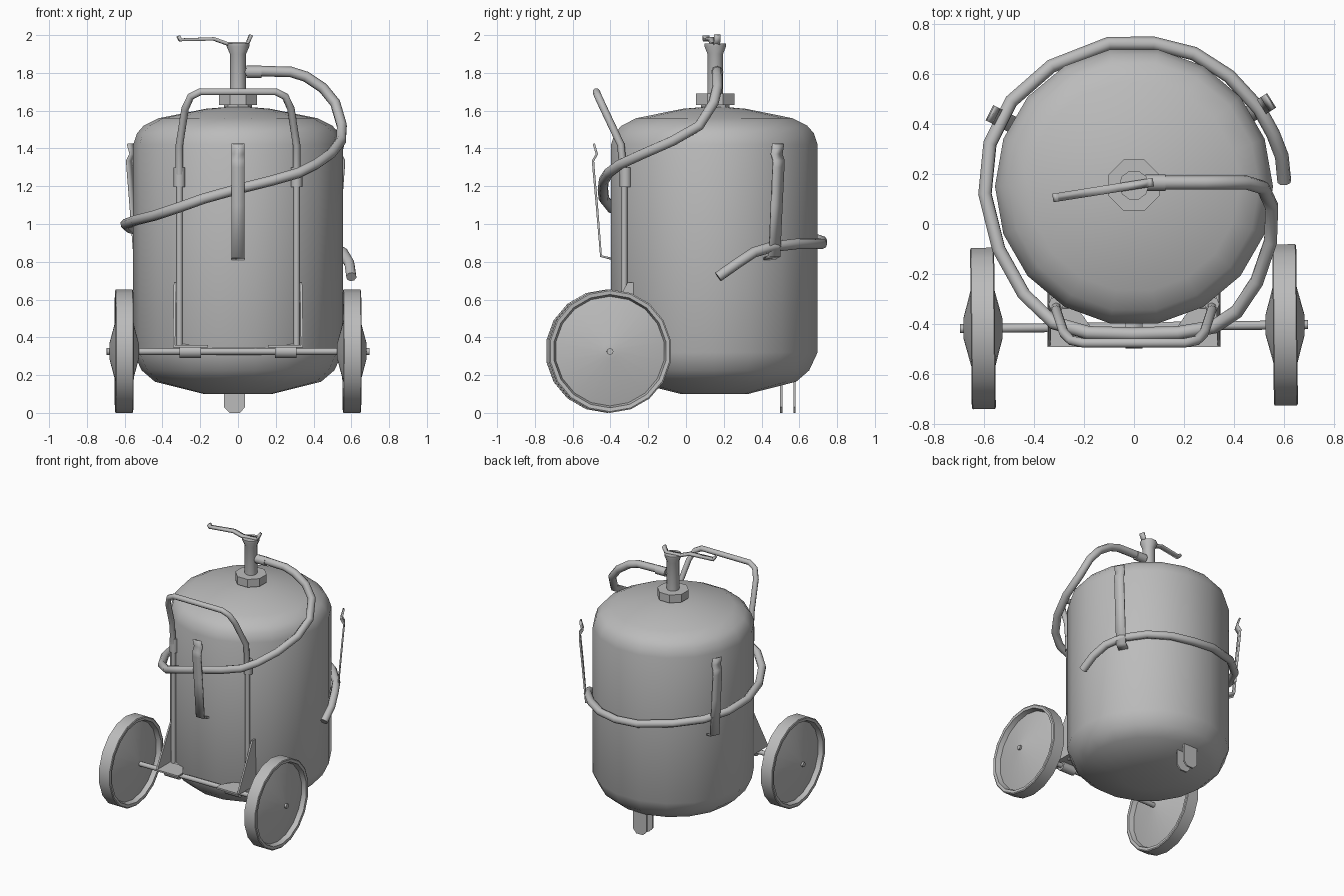
import bpy, bmesh, math
from mathutils import Matrix, Vector

cube = bpy.data.objects.get("Cube")
if cube:
    bpy.data.objects.remove(cube, do_unlink=True)

grey = bpy.data.materials.new("plain_grey")
grey.use_nodes = True
grey.diffuse_color = (0.5, 0.5, 0.5, 1)
for node in grey.node_tree.nodes:
    if node.type == 'BSDF_PRINCIPLED':
        node.inputs["Base Color"].default_value = (0.5, 0.5, 0.5, 1)

TANK = Vector((0, 0.15, 0))


def finish(name, bm, smooth=True, angle=32):
    bmesh.ops.recalc_face_normals(bm, faces=bm.faces)
    mesh = bpy.data.meshes.new(name)
    bm.to_mesh(mesh)
    bm.free()
    mesh.materials.append(grey)
    if smooth:
        mesh.shade_smooth()
        mesh.set_sharp_from_angle(angle=math.radians(angle))
    obj = bpy.data.objects.new(name, mesh)
    bpy.context.collection.objects.link(obj)
    return obj


def lathe(name, profile, sides, matrix, angle=32, turn=0.0):
    """Revolve (radius, height) pairs about local z, closing both ends."""
    bm = bmesh.new()
    rings = []
    for r, z in profile:
        rings.append([bm.verts.new((r * math.cos(a), r * math.sin(a), z))
                      for a in (math.tau * (i + turn) / sides for i in range(sides))])
    for low, high in zip(rings, rings[1:]):
        for i in range(sides):
            j = (i + 1) % sides
            bm.faces.new((low[i], low[j], high[j], high[i]))
    bm.faces.new(rings[0][::-1])
    bm.faces.new(rings[-1])
    bm.transform(matrix)
    return finish(name, bm, angle=angle)


def tube(name, points, radius, resolution=2, smooth_path=False):
    curve = bpy.data.curves.new(name, 'CURVE')
    curve.dimensions = '3D'
    curve.bevel_depth = radius
    curve.bevel_resolution = resolution
    curve.use_fill_caps = True
    spline = curve.splines.new('POLY')
    spline.points.add(len(points) - 1)
    for p, co in zip(spline.points, points):
        p.co = (*co, 1)
        p.radius = 1
    spline.use_smooth = True
    curve.materials.append(grey)
    obj = bpy.data.objects.new(name, curve)
    bpy.context.collection.objects.link(obj)
    bpy.ops.object.select_all(action='DESELECT')
    obj.select_set(True)
    bpy.context.view_layer.objects.active = obj
    bpy.ops.object.convert(target='MESH')
    obj = bpy.context.object
    obj.data.shade_smooth()
    obj.data.set_sharp_from_angle(angle=math.radians(50))
    return obj


def ribbon(name, path, width, thickness, degrees, origin):
    """Bent strip following (outward, height) pairs at a compass angle."""
    bm = bmesh.new()
    rows = [[bm.verts.new((u, s * width / 2, z)) for s in (-1, 1)] for u, z in path]
    for a, b in zip(rows, rows[1:]):
        bm.faces.new((a[0], a[1], b[1], b[0]))
    bm.transform(Matrix.Translation(origin) @ Matrix.Rotation(math.radians(degrees), 4, 'Z'))
    obj = finish(name, bm)
    solid = obj.modifiers.new("thickness", 'SOLIDIFY')
    solid.thickness = thickness
    solid.offset = 0
    return obj


def plate(name, corners, depth):
    """Flat polygon extruded along a depth vector."""
    bm = bmesh.new()
    face = bm.faces.new([bm.verts.new(c) for c in corners])
    new = bmesh.ops.extrude_face_region(bm, geom=[face])["geom"]
    bmesh.ops.translate(bm, vec=depth, verts=[v for v in new if isinstance(v, bmesh.types.BMVert)])
    return finish(name, bm, smooth=False)


# Pressure tank with domed ends
lathe("tank", [(0.18, 0.10), (0.44, 0.165), (0.51, 0.225), (0.555, 0.32), (0.555, 1.42),
               (0.535, 1.48), (0.50, 1.52), (0.42, 1.56), (0.17, 1.61), (0.05, 1.62)],
      18, Matrix.Translation(TANK))

# Valve: collar, stem, flared head and outlet nut
valve = Matrix.Translation((0, 0.155, 0))
lathe("valve_base", [(0.075, 1.58), (0.075, 1.64)], 8, valve)
lathe("valve_collar", [(0.11, 1.63), (0.11, 1.69)], 8, valve, turn=0.5)
lathe("valve_stem", [(0.043, 1.68), (0.043, 1.90), (0.06, 1.94), (0.06, 1.955)], 10, valve, 50)
ribbon("valve_lever", [(-0.07, 2.0), (-0.05, 1.955), (0.06, 1.955), (0.13, 1.98),
                       (0.31, 1.975), (0.32, 1.995)], 0.034, 0.018, 189, (0, 0.155, 0))
tube("outlet_pipe", [(0, 0.155, 1.805), (0.07, 0.165, 1.805)], 0.022)
tube("outlet_nut", [(0.045, 0.165, 1.805), (0.125, 0.165, 1.805)], 0.033)

# Hose wrapped once around the tank
tube("hose", [(0.10, 0.165, 1.81), (0.28, 0.165, 1.805), (0.36, 0.165, 1.78), (0.45, 0.165, 1.72),
              (0.515, 0.145, 1.64), (0.55, 0.07, 1.52), (0.545, -0.07, 1.44), (0.49, -0.23, 1.37),
              (0.41, -0.35, 1.315), (0.32, -0.41, 1.27), (0.18, -0.435, 1.23), (0, -0.44, 1.185),
              (-0.18, -0.435, 1.135), (-0.32, -0.395, 1.085), (-0.44, -0.28, 1.045),
              (-0.54, -0.10, 1.02), (-0.595, 0.12, 1.0), (-0.575, 0.32, 0.98), (-0.49, 0.49, 0.96),
              (-0.33, 0.63, 0.94), (-0.10, 0.72, 0.91), (0.08, 0.72, 0.895), (0.24, 0.68, 0.895),
              (0.38, 0.59, 0.895), (0.50, 0.46, 0.88), (0.555, 0.36, 0.85),
              (0.59, 0.27, 0.79), (0.60, 0.17, 0.72)], 0.028)

# Bent straps that hold the hose
for label, degrees in (("front", -90), ("left", 32), ("right", 153)):
    ribbon(label + "_hose_strap", [(0.54, 0.815), (0.60, 0.83), (0.622, 1.10), (0.64, 1.30),
                                   (0.642, 1.335), (0.622, 1.37), (0.638, 1.425)],
           0.068, 0.012, degrees, TANK)

# Tubular handle
half = [(0.31, -0.33, 1.25), (0.31, -0.345, 1.42), (0.28, -0.435, 1.61),
        (0.25, -0.465, 1.675), (0.20, -0.475, 1.70)]
tube("handle", half + [(-x, y, z) for x, y, z in reversed(half)], 0.02)

# Paired frame parts and wheels
for label, s in (("left", 1), ("right", -1)):
    tube(label + "_upright", [(s * 0.31, -0.327, 0.35), (s * 0.31, -0.327, 1.25)], 0.017)
    tube(label + "_sleeve", [(s * 0.31, -0.32, 1.195), (s * 0.31, -0.32, 1.30)], 0.031)
    plate(label + "_gusset", [(s * 0.34, -0.27, 0.69), (s * 0.34, -0.31, 0.69),
                              (s * 0.345, -0.49, 0.35), (s * 0.345, -0.27, 0.35)],
          (-s * 0.012, 0, 0))
    plate(label + "_base_plate", [(s * 0.345, -0.27, 0.347), (s * 0.345, -0.49, 0.347),
                                  (s * 0.16, -0.49, 0.347), (s * 0.16, -0.43, 0.347),
                                  (s * 0.27, -0.27, 0.347)], (0, 0, 0.012))
    tube(label + "_axle_clamp", [(s * 0.195, -0.41, 0.325), (s * 0.31, -0.41, 0.325)], 0.034)
    spin = Matrix.Rotation(0.011, 4, 'Z') @ Matrix.Rotation(math.pi / 2, 4, 'Y')
    side = [(0.04, 0.078), (0.29, 0.012), (0.30, 0.046), (0.32, 0.048), (0.327, 0.044)]
    lathe(label + "_wheel", [(r, -w) for r, w in side] + [(r, w) for r, w in reversed(side)], 18,
          Matrix.Translation((s * 0.603, -0.41 + s * 0.007, 0.327)) @ spin, 35)

tube("axle", [(-0.695, -0.418, 0.325), (0.695, -0.402, 0.325)], 0.018)
tube("frame_crossbar", [(-0.31, -0.327, 0.35), (0.31, -0.327, 0.35)], 0.015)

# Rear foot made of two upright plates
for label, y in (("front", 0.498), ("rear", 0.568)):
    plate(label + "_foot_plate", [(-0.075, y, 0.18), (-0.075, y, 0.03), (-0.045, y, 0),
                                  (0.01, y, 0), (0.037, y, 0.03), (0.037, y, 0.18)],
          (0, 0.012, 0))
